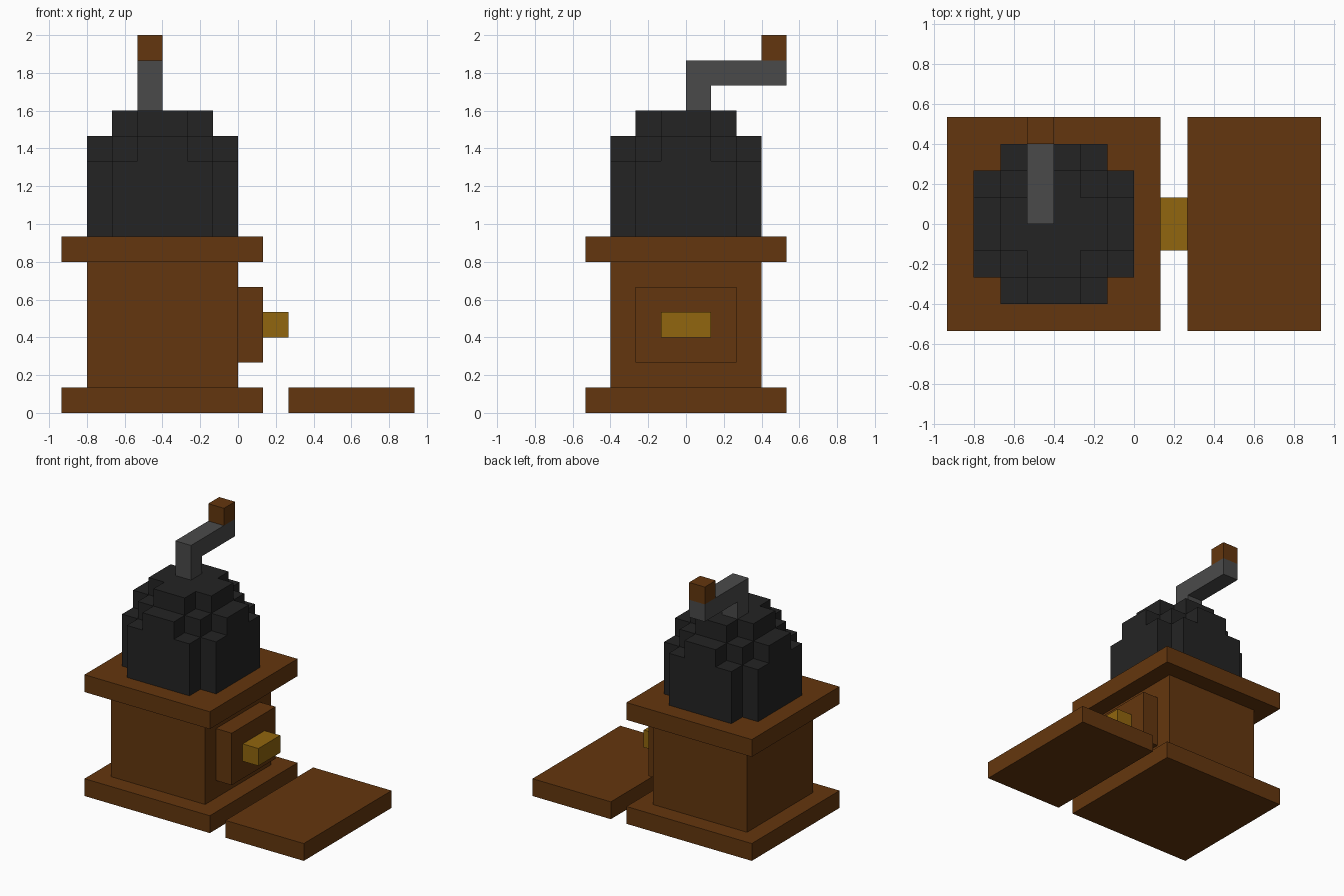
import bpy, bmesh, math

if "Cube" in bpy.data.objects:
    bpy.data.objects.remove(bpy.data.objects["Cube"])

U = 2 / 15  # block size: the whole model sits on this grid


def material(name, rgb):
    m = bpy.data.materials.new(name)
    m.diffuse_color = (*rgb, 1)
    m.use_nodes = True
    m.node_tree.nodes["Principled BSDF"].inputs["Base Color"].default_value = m.diffuse_color
    return m


WOOD = material("brown wood", (0.127, 0.037, 0.0044))
IRON = material("black iron", (0.0176, 0.0176, 0.0176))
STEEL = material("grey steel", (0.0685, 0.0685, 0.0685))
BRASS = material("brass", (0.283, 0.133, 0.0044))


def finish(name, bm, mat):
    bmesh.ops.remove_doubles(bm, verts=bm.verts, dist=0.001)
    bmesh.ops.dissolve_limit(bm, angle_limit=math.radians(1),
                             verts=bm.verts, edges=bm.edges)
    bmesh.ops.recalc_face_normals(bm, faces=bm.faces)
    bmesh.ops.scale(bm, vec=(U, U, U), verts=bm.verts)
    me = bpy.data.meshes.new(name)
    bm.to_mesh(me)
    bm.free()
    me.materials.append(mat)
    ob = bpy.data.objects.new(name, me)
    bpy.context.collection.objects.link(ob)
    return ob


def box(name, x, y, z, mat):
    """Box from (min, max) ranges in grid units."""
    bm = bmesh.new()
    bmesh.ops.create_cube(bm, size=1)
    for v in bm.verts:
        v.co = [r[0] if c < 0 else r[1] for c, r in zip(v.co, (x, y, z))]
    return finish(name, bm, mat)


# Wooden case
box("base_plate", (-7, 1), (-4, 4), (0, 1), WOOD)
box("case_body", (-6, 0), (-3, 3), (1, 6), WOOD)
box("top_plate", (-7, 1), (-4, 4), (6, 7), WOOD)

# Drawer with knob, and the loose board beside the case
box("drawer_front", (0, 1), (-2, 2), (2, 5), WOOD)
box("drawer_knob", (1, 2), (-1, 1), (3, 4), BRASS)
box("loose_board", (2, 7), (-4, 4), (0, 1), WOOD)


# Stepped hopper dome: column height depends on distance from both axes
def dome_height(i, j):
    a, b = abs(i + 0.5), abs(j + 0.5)
    if max(a, b) > 3 or min(a, b) > 2:
        return 7
    return {0: 12, 1: 12, 2: 11}[int(max(a, b))] - (1 if min(a, b) > 1 else 0)


bm = bmesh.new()


def quad(*pts):
    bm.faces.new([bm.verts.new((x - 3, y, z)) for x, y, z in pts])


for i in range(-3, 3):
    for j in range(-3, 3):
        h = dome_height(i, j)
        if h == 7:
            continue
        for z in (7, h):
            quad((i, j, z), (i + 1, j, z), (i + 1, j + 1, z), (i, j + 1, z))
        walls = (((-1, 0), (i, j + 1), (i, j)), ((1, 0), (i + 1, j), (i + 1, j + 1)),
                 ((0, -1), (i, j), (i + 1, j)), ((0, 1), (i + 1, j + 1), (i, j + 1)))
        for (di, dj), p, q in walls:
            for z in range(dome_height(i + di, j + dj), h):
                quad((*p, z), (*q, z), (*q, z + 1), (*p, z + 1))
finish("hopper_dome", bm, IRON)

# Crank: bent arm extruded sideways, with a wooden grip on its end
bm = bmesh.new()
profile = [(0, 12), (1, 12), (1, 13), (4, 13), (4, 14), (0, 14)]
face = bm.faces.new([bm.verts.new((-4, y, z)) for y, z in profile])
ext = bmesh.ops.extrude_face_region(bm, geom=[face])
bmesh.ops.translate(bm, vec=(1, 0, 0),
                    verts=[g for g in ext["geom"] if isinstance(g, bmesh.types.BMVert)])
if not face.is_valid or all(len(e.link_faces) == 2 for e in bm.edges):
    pass
else:
    bmesh.ops.holes_fill(bm, edges=bm.edges, sides=0)
finish("crank_arm", bm, STEEL)
box("crank_grip", (-4, -3), (3, 4), (14, 15), WOOD)
